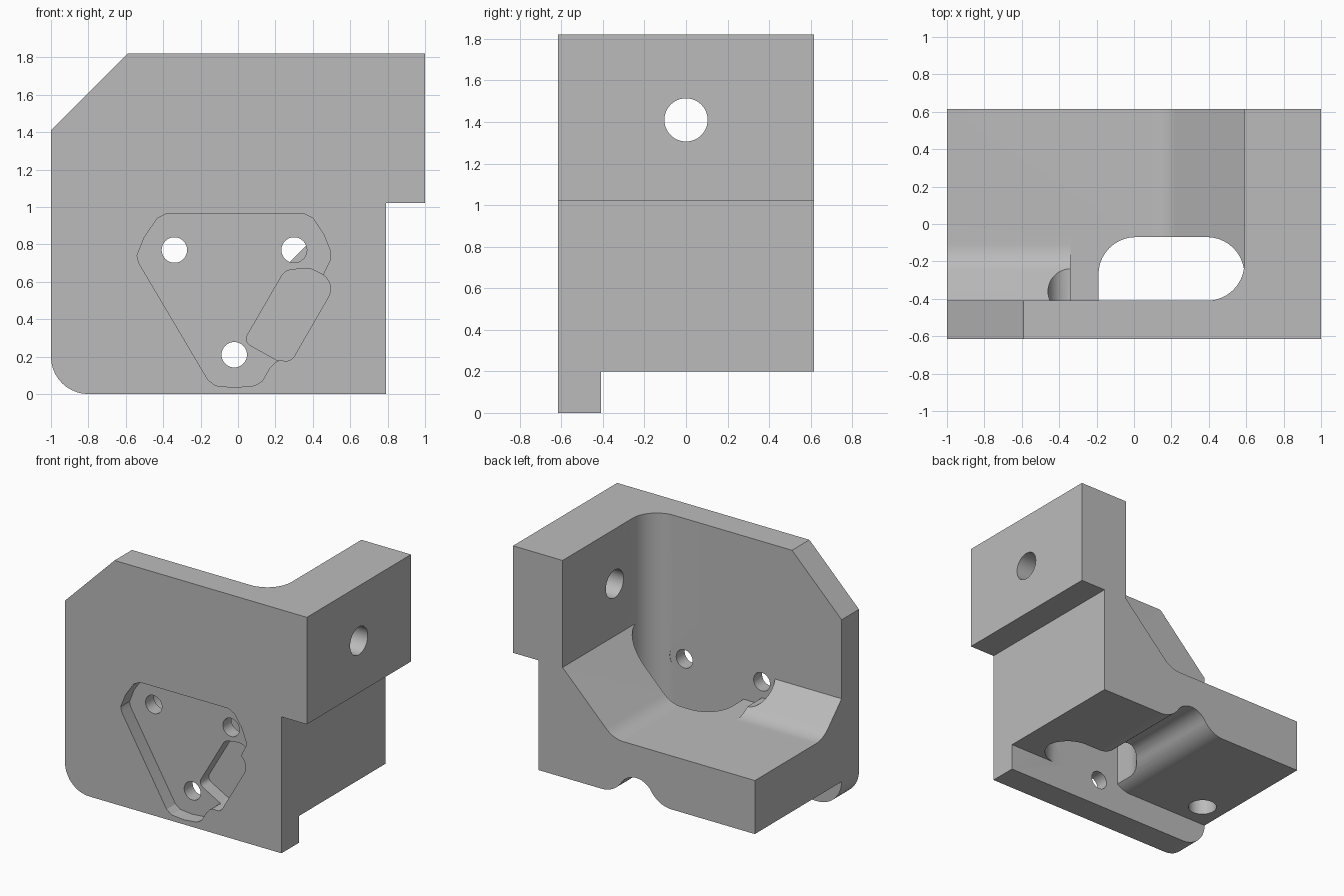
import bpy, bmesh, math
from mathutils import Vector

if "Cube" in bpy.data.objects:
    bpy.data.objects.remove(bpy.data.objects["Cube"], do_unlink=True)

grey = bpy.data.materials.new("plain grey")
grey.use_nodes = True
grey.diffuse_color = (0.5, 0.5, 0.5, 1)
grey.node_tree.nodes["Principled BSDF"].inputs["Base Color"].default_value = (0.5, 0.5, 0.5, 1)


def arc(cx, cy, r, start, end, n=14):
    angles = [math.radians(start + (end - start) * i / n) for i in range(n + 1)]
    return [(cx + r * math.cos(a), cy + r * math.sin(a)) for a in angles]


def rounded(points):
    """Polygon whose corners may carry a third value, the corner radius."""
    out = []
    for i, p in enumerate(points):
        if len(p) == 2:
            out.append(p)
            continue
        c = Vector(p[:2])
        u = (Vector(points[i - 1][:2]) - c).normalized()
        v = (Vector(points[(i + 1) % len(points)][:2]) - c).normalized()
        half = u.angle(v) / 2
        mid = c + (u + v).normalized() * p[2] / math.sin(half)
        a, b = [c + d * p[2] / math.tan(half) - mid for d in (u, v)]
        start = math.degrees(math.atan2(a.y, a.x))
        sweep = (math.degrees(math.atan2(b.y, b.x)) - start + 180) % 360 - 180
        out += arc(mid.x, mid.y, p[2], start, start + sweep, 10)
    return out


def prism(name, profile, axis, low, high):
    """Extrude a profile along x (y,z), y (x,z) or z (x,y)."""
    place = {"x": lambda a, b, t: (t, a, b),
             "y": lambda a, b, t: (a, t, b),
             "z": lambda a, b, t: (a, b, t)}[axis]
    bm = bmesh.new()
    ends = [[bm.verts.new(place(a, b, t)) for a, b in profile] for t in (low, high)]
    bm.faces.new(ends[0])
    bm.faces.new(ends[1])
    n = len(profile)
    for i in range(n):
        j = (i + 1) % n
        bm.faces.new((ends[0][i], ends[0][j], ends[1][j], ends[1][i]))
    bmesh.ops.recalc_face_normals(bm, faces=bm.faces)
    mesh = bpy.data.meshes.new(name)
    bm.to_mesh(mesh)
    bm.free()
    mesh.materials.append(grey)
    ob = bpy.data.objects.new(name, mesh)
    bpy.context.collection.objects.link(ob)
    return ob


def rod(name, a, b, r, axis, low, high):
    return prism(name, arc(a, b, r, 0, 360, 48)[:-1], axis, low, high)


def combine(target, tool, operation):
    mod = target.modifiers.new("combine", "BOOLEAN")
    mod.object, mod.operation, mod.solver = tool, operation, "EXACT"
    bpy.context.view_layer.objects.active = target
    bpy.ops.object.modifier_apply(modifier=mod.name)
    bpy.data.objects.remove(tool, do_unlink=True)


FRONT, INNER, BACK = -0.615, -0.41, 0.615
EMBED = -0.5  # parts behind the plate are sunk into it this far

# Base shelf and side wall, with a rounded groove along the underside
lean = 33.2
groove = (arc(-0.31, 0.4, 0.2, -90, -lean)
          + arc(-0.02, 0.21, 0.147, 180 - lean, lean)
          + arc(0.27, 0.4, 0.2, lean - 180, -90))
body = prism("bracket", [(-1, 0.2)] + groove + rounded([
    (0.79, 0.2), (0.79, 1.02), (1, 1.02), (1, 1.82), (0.59, 1.82),
    (0.59, 1.02), (0.17, 0.6, 0.2), (-1, 0.6)]), "y", EMBED, BACK)

# Upright slot through the shelf behind the plate
combine(body, prism("shelf_slot", rounded([
    (-0.19, -0.6), (0.59, -0.6), (0.59, -0.07, 0.2), (-0.19, -0.07, 0.2)]),
    "z", 0.1, 1.1), "DIFFERENCE")

# Sloped gusset and upright inner fillet
combine(body, prism("gusset", rounded([
    (EMBED, 0.5), (EMBED, 0.91), (-0.19, 0.6, 0.2), (0, 0.6), (0, 0.5)]),
    "x", -1, -0.34), "UNION")
combine(body, prism("wall_fillet", [(0.65, EMBED), (0.65, -0.21)]
        + arc(0.39, -0.21, 0.2, 0, -90) + [(0.39, EMBED)],
        "z", 0.2, 1.82), "UNION")

# Screw head clearances
for x in (-0.34, 0.3):
    combine(body, rod("clearance", x, 0.77, 0.12, "y", -0.6, -0.07), "DIFFERENCE")

# Front plate
combine(body, prism("front_plate", rounded([
    (-1, 0, 0.2), (0.79, 0), (0.79, 1.02), (1, 1.02), (1, 1.82),
    (-0.59, 1.82), (-1, 1.41)]), "y", FRONT, INNER), "UNION")

# Shallow front recess and the slanted window through the plate
combine(body, prism("recess", [
    (-0.38, 0.965), (0.35, 0.965), (0.40, 0.94), (0.46, 0.85), (0.495, 0.76),
    (0.495, 0.72), (0.465, 0.66), (0.4, 0.5), (0.24, 0.19), (0.2, 0.17),
    (0.17, 0.14), (0.13, 0.07), (0.09, 0.045), (-0.02, 0.035), (-0.12, 0.045),
    (-0.16, 0.075), (-0.53, 0.7), (-0.54, 0.74), (-0.5, 0.84), (-0.43, 0.94)],
    "y", -0.7, -0.51), "DIFFERENCE")
combine(body, prism("window", rounded([
    (0.03, 0.28, 0.04), (0.25, 0.66, 0.07), (0.38, 0.675, 0.1),
    (0.53, 0.6, 0.09), (0.285, 0.175, 0.05), (0.21, 0.18, 0.03)]),
    "y", -0.7, INNER), "DIFFERENCE")

# Screw holes in the plate, side wall and shelf
for x, z in ((-0.34, 0.77), (0.3, 0.77), (-0.02, 0.21)):
    combine(body, rod("plate_hole", x, z, 0.068, "y", -0.7, INNER + 0.01), "DIFFERENCE")
combine(body, rod("wall_hole", 0, 1.41, 0.104, "x", 0.5, 1.1), "DIFFERENCE")
combine(body, rod("shelf_hole", -0.82, -0.22, 0.1, "z", 0.1, 0.5), "DIFFERENCE")

bpy.ops.object.select_all(action="DESELECT")
body.select_set(True)
bpy.context.view_layer.objects.active = body
bpy.ops.object.shade_smooth_by_angle(angle=math.radians(20))
